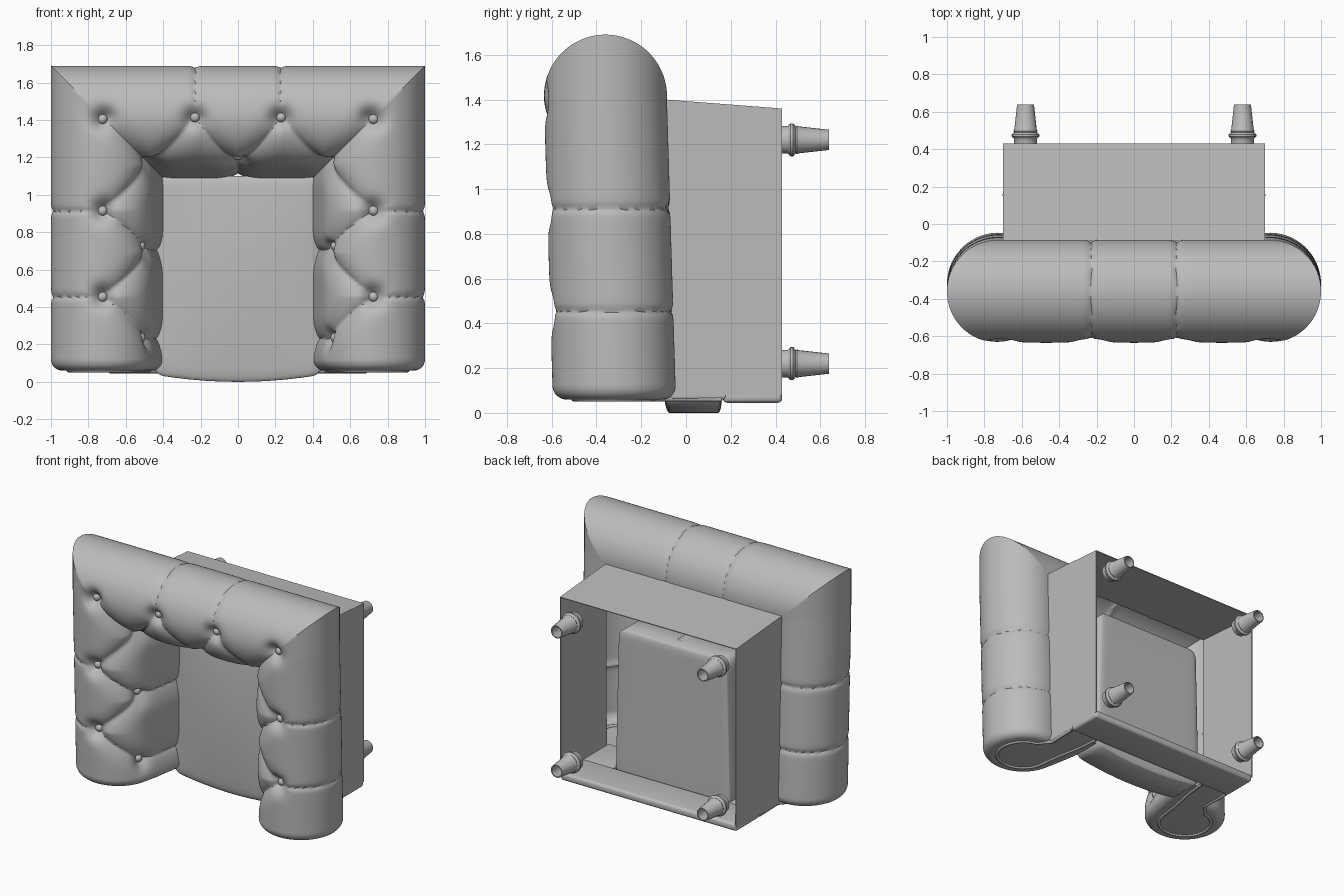
import bpy, bmesh, math
from mathutils import Vector

if "Cube" in bpy.data.objects:
    bpy.data.objects.remove(bpy.data.objects["Cube"])

mat = bpy.data.materials.new("grey upholstery")
mat.diffuse_color = (0.5, 0.5, 0.5, 1)
mat.use_nodes = True
mat.node_tree.nodes["Principled BSDF"].inputs["Base Color"].default_value = mat.diffuse_color


def add(name, bm, smooth=True):
    bmesh.ops.recalc_face_normals(bm, faces=bm.faces[:])
    me = bpy.data.meshes.new(name)
    bm.to_mesh(me)
    bm.free()
    me.materials.append(mat)
    ob = bpy.data.objects.new(name, me)
    bpy.context.collection.objects.link(ob)
    if smooth:
        bpy.ops.object.select_all(action='DESELECT')
        ob.select_set(True)
        bpy.context.view_layer.objects.active = ob
        bpy.ops.object.shade_smooth_by_angle(angle=math.radians(45))
    return ob


def box(name, x0, x1, y0, y1, z0, z1, bevel=0.0):
    bm = bmesh.new()
    bmesh.ops.create_cube(bm, size=1)
    for v in bm.verts:
        v.co = ((x0 + x1) / 2 + v.co.x * (x1 - x0), (y0 + y1) / 2 + v.co.y * (y1 - y0),
                (z0 + z1) / 2 + v.co.z * (z1 - z0))
    if bevel:
        bmesh.ops.bevel(bm, geom=bm.edges[:], offset=bevel, segments=4, profile=0.5, affect='EDGES')
    return add(name, bm)


# Cross-section of the padded roll: outer bulge, top, then inner wall down to the seat
CO, CY, R, K, Z0 = 0.725, -0.36, 0.275, 0.69, 0.06
raw = [(CO + R * math.cos(a), CY + R * math.sin(a))
       for a in [math.radians(95 - i * 2) for i in range(131)]]
raw += [(0.452, -0.40), (0.435, -0.32), (0.417, -0.22), (0.402, -0.12), (0.393, -0.03), (0.39, 0.08)]
raw = [Vector(p) for p in raw]
cum = [0.0]
for a, b in zip(raw, raw[1:]):
    cum.append(cum[-1] + (b - a).length)
NP = 120


def at(l):
    l = min(max(l, 0), cum[-1])
    for i in range(len(raw) - 1):
        if cum[i + 1] >= l:
            return raw[i].lerp(raw[i + 1], (l - cum[i]) / (cum[i + 1] - cum[i]))
    return raw[-1].copy()


def normal(l):
    t = (at(l + 0.02) - at(l - 0.02)).normalized()
    return Vector((-t.y, t.x))


L1 = R * math.radians(185)          # upper button row
L2 = R * math.radians(258)          # lower button row
ARM1, ARM2 = (0.455, 0.915, 1.405), (0.225, 0.685, 1.15)
BACK1, BACK2 = (0.23, 0.715), (0.0, 0.46)


def layout(row1, row2):
    pleats = [((a, L1), (b, L2)) for a in row1 for b in row2 if abs(a - b) < 0.3]
    pleats += [((b, L2), (b, cum[-1])) for b in row2]
    return row1, row2, pleats


ARM, BACK = layout(ARM1, ARM2), layout(BACK1, BACK2)


def seg_dist(p, a, b):
    a, b = Vector(a), Vector(b)
    t = max(0, min(1, (p - a).dot(b - a) / (b - a).length_squared))
    return (p - a - t * (b - a)).length


def tuft(s, l, plan, corner):
    row1, row2, pleats = plan
    p = Vector((s, l))
    g = min(seg_dist(p, a, b) for a, b in pleats)
    d = 0.02 * math.exp(-g / 0.022) + 0.016 * math.exp(-(g / 0.07) ** 2)
    if l < L1:                       # straight seams around the outside
        for a in row1:
            if a != corner:
                d = max(d, 0.016 * math.exp(-abs(s - a) / 0.012))
    for row, lr, depth in ((row1, L1, 0.05), (row2, L2, 0.04)):
        for a in row:
            q = math.hypot(s - a, l - lr)
            d += depth * math.exp(-(q / 0.055) ** 2)
    return -d


def point(kind, f, l):
    """Point on the roll; f runs 0..1 along the arm, or from corner to middle of the back."""
    p, n = at(l), normal(l)
    if kind == 'arm':
        s = Z0 + f * (p.x + K - Z0)
        d = tuft(s, l, ARM, ARM1[-1])
        h = max(0, 0.06 - (s - Z0))
        d -= 0.06 - math.sqrt(max(0, 0.0036 - h * h))
        p = p + n * d
        z = Z0 + f * (p.x + K - Z0)
        return Vector((p.x, p.y + 0.03 * max(0, 1.4 - z), z))
    d = tuft((1 - f) * p.x, l, BACK, BACK1[-1])
    p = p + n * d
    z = p.x + K
    return Vector(((1 - f) * p.x, p.y + 0.03 * max(0, 1.4 - z), z))


# Tufted arms and back, one U-shaped roll mirrored across x = 0
NA, NB = 120, 64
stations = [('arm', f) for f in (0, 0.0008, 0.003, 0.007, 0.013, 0.02, 0.03)]
stations += [('arm', 0.04 + 0.96 * i / NA) for i in range(NA + 1)]
stations += [('back', i / NB) for i in range(1, NB + 1)]
bm = bmesh.new()
grid = [[bm.verts.new(point(k, f, cum[-1] * j / NP)) for j in range(NP + 1)] for k, f in stations]
for A, B in zip(grid, grid[1:]):
    for j in range(NP):
        bm.faces.new((A[j], A[j + 1], B[j + 1], B[j]))
bm.faces.new(grid[0])                # flat arm front
roll = add("tufted_arms_and_back", bm)
m = roll.modifiers.new("mirror", 'MIRROR')
m.merge_threshold = 0.002

# Buttons
spots = [('arm', s, L) for row, L in ((ARM1, L1), (ARM2, L2)) for s in row]
spots += [('back', BACK1[0], L1), ('back', BACK2[0], L2)]
bm = bmesh.new()
for kind, s, l in spots:
    o = at(l).x
    f = min(1, (s - Z0) / (o + K - Z0)) if kind == 'arm' else 1 - s / o
    c = point(kind, f, l)
    n = normal(l)
    c += Vector((n.x, n.y, 0) if kind == 'arm' else (0, n.y, n.x)) * 0.012
    for sx in ((1, -1) if c.x > 0.01 else (1,)):
        r = bmesh.ops.create_uvsphere(bm, u_segments=16, v_segments=8, radius=0.028)
        for v in r['verts']:
            v.co += Vector((c.x * sx, c.y, c.z))
add("buttons", bm)

# Seat cushion with a crowned top and bowed front
bm = bmesh.new()
bmesh.ops.create_cube(bm, size=1)
bmesh.ops.bevel(bm, geom=bm.edges[:], offset=0.06, segments=4, profile=0.5, affect='EDGES')
for ax in (0, 2):
    for i in range(-4, 5):
        no = Vector((0, 0, 0))
        no[ax] = 1
        bmesh.ops.bisect_plane(bm, geom=bm.verts[:] + bm.edges[:] + bm.faces[:],
                               plane_co=no * i * 0.095, plane_no=no)
for v in bm.verts:
    x, y, z = v.co
    bow = 1 - (2 * x) ** 2
    crown = bow * (1 - (2 * z) ** 2)
    v.co = (x * (0.86 + 0.05 * (0.5 - z)), 0.035 + y * 0.25 - (0.03 * crown if y < 0 else 0),
            0.57 + z * 1.06 - 0.04 * bow * max(0, -2 * z))
add("seat_cushion", bm)

# Base frame: three thin walls, open underneath, with a leaning back
bm = bmesh.new()
c = [(-0.7, 0.08), (-0.7, 1.40), (0.7, 1.40), (0.7, 0.08)]
top = [bm.verts.new((x, -0.09, z)) for x, z in c]
low = [bm.verts.new((x, 0.43, z - (0.04 if z > 1 else 0))) for x, z in c]
for i in range(3):
    bm.faces.new((top[i], top[i + 1], low[i + 1], low[i]))
frame = add("base_frame", bm, False)
m = frame.modifiers.new("thickness", 'SOLIDIFY')
m.thickness = 0.008

# Front rail and arm posts
box("front_rail", -0.7, 0.7, 0.165, 0.43, 0.045, 0.10, 0.02)
for sx, side in ((-1, "left"), (1, "right")):
    xs = sorted((sx * 0.46, sx * 0.7))
    box(side + "_front_post", xs[0], xs[1], -0.12, 0.18, 0.06, 0.10, 0.012)
    # Piping around the arm scroll
    cu = bpy.data.curves.new(side + "_arm_piping", 'CURVE')
    cu.dimensions = '3D'
    cu.bevel_depth = 0.012
    cu.bevel_resolution = 2
    pts = [(0.69, 0.16), (0.685, -0.06)]
    pts += [(0.725 + 0.18 * math.cos(a), -0.32 + 0.18 * math.sin(a))
            for a in [math.radians(80 - 10 * i) for i in range(26)]]
    pts += [(0.53, -0.2), (0.49, 0.0), (0.475, 0.16)]
    sp = cu.splines.new('POLY')
    sp.points.add(len(pts) - 1)
    for q, (x, y) in zip(sp.points, pts):
        q.co = (sx * x, y, 0.062, 1)
    cu.materials.append(mat)
    bpy.context.collection.objects.link(bpy.data.objects.new(side + "_arm_piping", cu))

# Turned legs, lathed and open at the foot
prof = [(0.062, 0.425), (0.062, 0.455), (0.066, 0.46), (0.074, 0.467), (0.074, 0.479), (0.066, 0.486),
        (0.06, 0.49), (0.064, 0.497), (0.06, 0.505), (0.045, 0.64), (0.038, 0.64), (0.045, 0.52), (0.001, 0.52)]
N = 24
for x, sn in ((-0.58, "left"), (0.58, "right")):
    for z, zn in ((0.22, "front"), (1.22, "back")):
        bm = bmesh.new()
        rings = [[bm.verts.new((x + r * math.cos(2 * math.pi * i / N), y,
                                z + r * math.sin(2 * math.pi * i / N))) for i in range(N)] for r, y in prof]
        for A, B in zip(rings, rings[1:]):
            for i in range(N):
                bm.faces.new((A[i], A[(i + 1) % N], B[(i + 1) % N], B[i]))
        add(f"{zn}_{sn}_leg", bm)
